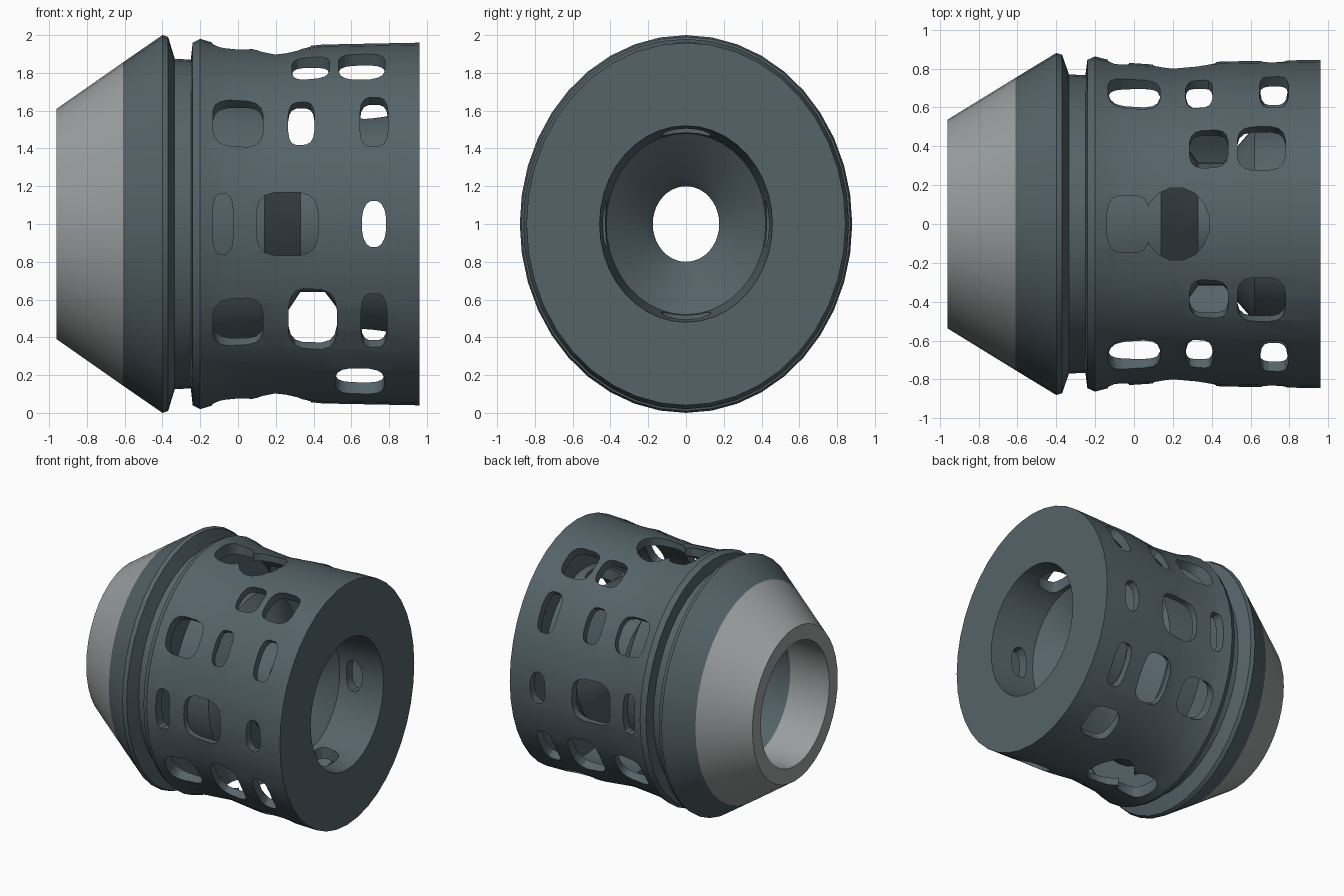
import bpy, bmesh
from math import sin, cos, pi, radians, copysign
from mathutils import Matrix, Vector

if "Cube" in bpy.data.objects:
    bpy.data.objects.remove(bpy.data.objects["Cube"])

SEG = 40
SQUASH = 0.88      # the round section is narrower in y than in z


def material(name, rgb):
    m = bpy.data.materials.new(name)
    m.diffuse_color = (*rgb, 1)
    m.use_nodes = True
    m.node_tree.nodes["Principled BSDF"].inputs["Base Color"].default_value = m.diffuse_color
    return m


def mesh_object(name, bm):
    bmesh.ops.recalc_face_normals(bm, faces=bm.faces[:])
    me = bpy.data.meshes.new(name)
    bm.to_mesh(me)
    bm.free()
    ob = bpy.data.objects.new(name, me)
    bpy.context.collection.objects.link(ob)
    return ob


def lathe(name, profile):
    """Spin a closed (x, radius) profile round the x axis."""
    bm = bmesh.new()
    rings = [[bm.verts.new((x, r * cos(2 * pi * i / SEG), r * sin(2 * pi * i / SEG)))
              for i in range(SEG)] for x, r in profile]
    for k, a in enumerate(rings):
        b = rings[(k + 1) % len(rings)]
        for i in range(SEG):
            j = (i + 1) % SEG
            bm.faces.new((a[i], a[j], b[j], b[i]))
    return mesh_object(name, bm)


def port(angle, x, hx, ht, r0=0.76, r1=1.15, power=0.6):
    """Rounded-square prism pointing outwards at an angle; front is 0, top is 90."""
    a = radians(angle)
    out = Vector((0, -cos(a), sin(a)))
    side = Vector((0, sin(a), cos(a)))
    bm = bmesh.new()
    rings = []
    for r in (r0, r1):
        ring = []
        for i in range(16):
            t = 2 * pi * (i + 0.5) / 16
            u = copysign(abs(cos(t)) ** power, cos(t)) * hx
            v = copysign(abs(sin(t)) ** power, sin(t)) * ht
            ring.append(bm.verts.new(Vector((x + u, 0, 0)) + out * r + side * v))
        rings.append(ring)
    a, b = rings
    bm.faces.new(a)
    bm.faces.new(b)
    for i in range(16):
        j = (i + 1) % 16
        bm.faces.new((a[i], a[j], b[j], b[i]))
    return mesh_object("port_cutter", bm)


def finish(ob, mat):
    ob.data.transform(Matrix.Translation((0, 0, 1)) @ Matrix.Diagonal((1, SQUASH, 1, 1)))
    ob.data.materials.clear()
    ob.data.materials.append(mat)
    bpy.ops.object.select_all(action='DESELECT')
    ob.select_set(True)
    bpy.context.view_layer.objects.active = ob
    bpy.ops.object.shade_smooth_by_angle(angle=radians(30))


# Grey conical tip with a wide bore
tip = lathe("tip_cone", [(-0.96, 0.61), (-0.61, 0.855), (-0.61, 0.50), (-0.96, 0.49)])

# Dark body: flared rim, groove, waisted sleeve, bowl-shaped bore with a narrow neck
body = lathe("body", [
    (-0.61, 0.855), (-0.40, 1.0), (-0.37, 0.99), (-0.335, 0.875), (-0.25, 0.87),
    (-0.24, 0.96), (-0.20, 0.98), (-0.10, 0.95), (0.0, 0.94), (0.2, 0.925), (0.45, 0.95),
    (0.96, 0.96), (0.96, 0.52), (0.60, 0.48), (0.42, 0.25), (0.36, 0.2),
    (0.26, 0.2), (0.08, 0.50), (-0.3, 0.50), (-0.61, 0.50)])

# Hollow space between the sleeve and the inner bowl
cutters = [lathe("sleeve_void", [
    (-0.15, 0.87), (0.88, 0.89), (0.88, 0.60), (0.62, 0.57), (0.46, 0.36),
    (0.33, 0.36), (0.14, 0.65), (-0.15, 0.68)])]

# Ports on the front half, mirrored to the back: angle, x, half length, half width
for ang, x, hx, ht in [
        (35, 0.0, 0.135, 0.15), (35, 0.335, 0.07, 0.14), (35, 0.72, 0.075, 0.16),
        (0, -0.08, 0.055, 0.16), (0, 0.26, 0.165, 0.17),
        (-34, 0.0, 0.135, 0.15), (-33, 0.395, 0.13, 0.19), (-33, 0.72, 0.07, 0.17),
        (62, 0.385, 0.10, 0.125), (62, 0.655, 0.125, 0.145), (-62, 0.645, 0.13, 0.145)]:
    for a in (ang, 180 - ang):
        cutters.append(port(a, x, hx, ht))

# Side ports that run right through the bowl
for a in (0, 180):
    cutters.append(port(a, 0.72, 0.065, 0.125, r0=0.3, power=0.85))

# Keyhole slots and inner bowl openings at top and bottom
for a in (90, -90):
    cutters.append(port(a, -0.03, 0.11, 0.17))
    cutters.append(port(a, 0.22, 0.17, 0.215, power=1))
    cutters.append(port(a, 0.73, 0.10, 0.15, r0=0.35, r1=0.75))

for c in cutters:
    c.hide_render = True
    mod = body.modifiers.new("cut", 'BOOLEAN')
    mod.operation = 'DIFFERENCE'
    mod.solver = 'EXACT'
    mod.object = c

# Bake the cuts, then remove the cutters
bpy.context.view_layer.update()
baked = bpy.data.meshes.new_from_object(
    body.evaluated_get(bpy.context.evaluated_depsgraph_get()))
body.modifiers.clear()
body.data = baked
for c in cutters:
    bpy.data.objects.remove(c)

finish(body, material("dark_slate", (0.09, 0.125, 0.14)))
finish(tip, material("grey_metal", (0.33, 0.35, 0.35)))
